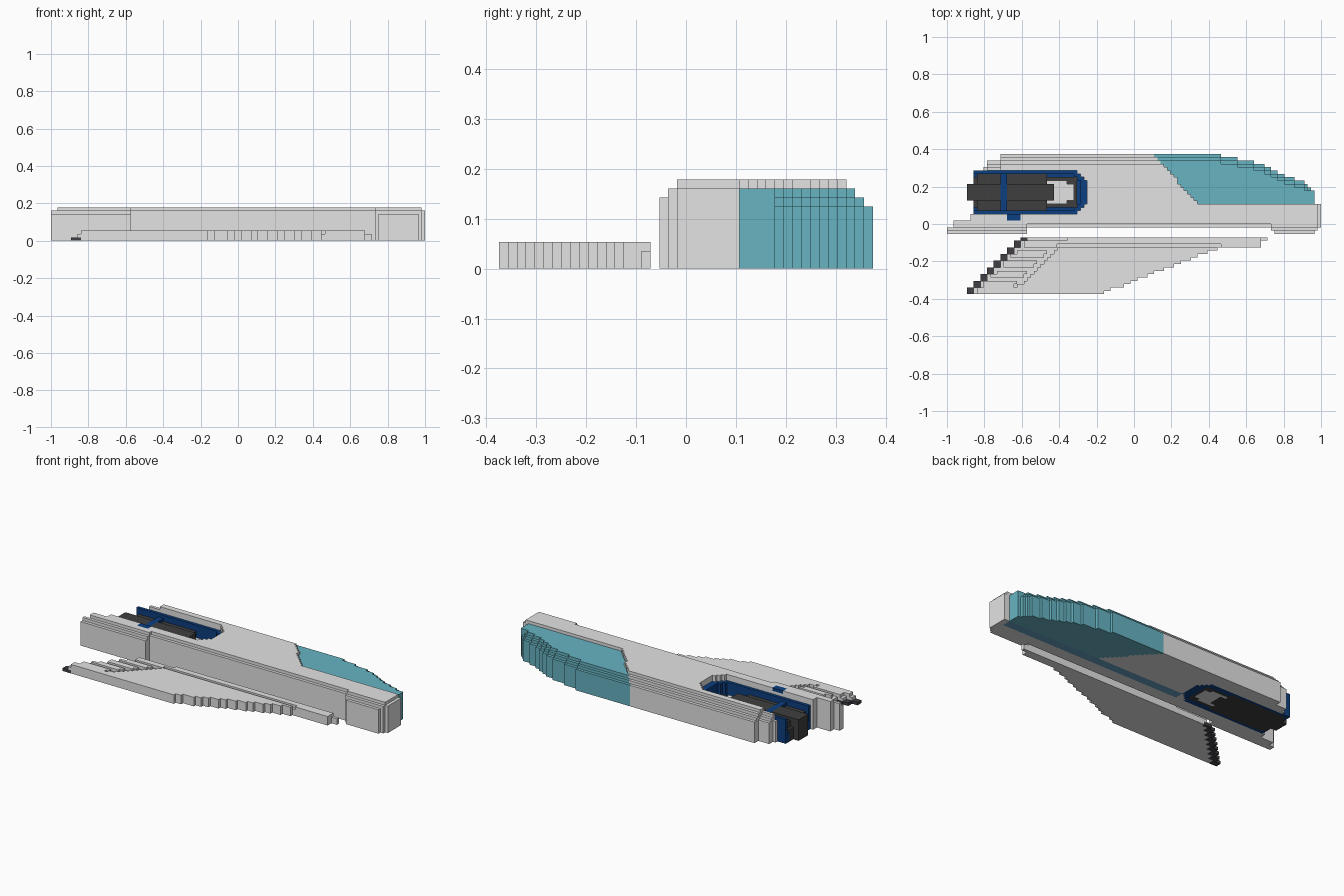
import bpy, bmesh

if "Cube" in bpy.data.objects:
    bpy.data.objects.remove(bpy.data.objects["Cube"])

V = 2 / 112                      # one grid step; the model is 112 x 42 x 10 steps
NX, NY, NZ = 112, 42, 10
cells = {}                       # (i, j, k) -> part name


def srgb(h):
    out = []
    for n in (0, 2, 4):
        c = int(h[n:n + 2], 16) / 255
        out.append(c / 12.92 if c < 0.04045 else ((c + 0.055) / 1.055) ** 2.4)
    return (*out, 1)


def material(name, h):
    m = bpy.data.materials.new(name)
    m.diffuse_color = srgb(h)
    m.use_nodes = True
    m.node_tree.nodes["Principled BSDF"].inputs["Base Color"].default_value = m.diffuse_color
    return m


def inside(poly, x, y):
    hit = False
    for (x1, y1), (x2, y2) in zip(poly, poly[1:] + poly[:1]):
        if (y1 > y) != (y2 > y) and x < x1 + (y - y1) * (x2 - x1) / (y2 - y1):
            hit = not hit
    return hit


def plan(poly):
    """Grid squares whose centre lies within an outline."""
    return {(i, j) for i in range(NX) for j in range(NY) if inside(poly, i + .5, j + .5)}


def rect(i0, i1, j0, j1):
    return {(i, j) for i in range(i0, i1) for j in range(j0, j1)}


def fill(part, squares, k0, k1):
    for i, j in squares:
        for k in range(k0, k1):
            if part:
                cells[i, j, k] = part
            else:
                cells.pop((i, j, k), None)


# Hull: stepped plan, upper layers stepping in along both long sides
hull = plan([(0, 18), (24, 18), (24, 20), (97, 20), (97, 19), (98, 19), (98, 18), (110, 18),
             (110, 19), (111, 19), (111, 20), (112, 20), (112, 27), (110, 27), (110, 31),
             (106, 34), (100, 36), (94, 39), (80, 42), (16, 42), (16, 40), (12, 40), (12, 38),
             (11, 38), (11, 36), (8, 36), (8, 24), (7, 24), (7, 22), (2, 22), (2, 20), (0, 20)])
for i, j in hull:
    canopy = j >= 27 and i + .5 > 62 + (41.5 - j) * 13 / 15
    for k in range(NZ):
        if j > 30 and (i, j + max(0, k - 6)) not in hull:
            continue
        if (k == 8 and j < 19) or (k == 9 and (i > 110 or canopy)):
            continue
        if k == 9 and j < (21 if 24 <= i < 97 else 20):
            continue
        cells[i, j, k] = "canopy" if canopy else "hull"

# Blue strip along the underside
fill("belly_strip", rect(42, 110, 24, 27), 0, 1)

# Engine bay: lined opening through the rear of the hull
bay = plan([(8, 24), (39, 24), (42, 27), (42, 34), (39, 37), (8, 37)])
bay_inner = plan([(8, 25), (38, 25), (40, 28), (40, 33), (38, 36), (8, 36)])
fill(None, bay, 0, NZ)
fill("engine_bay_lining", bay - bay_inner, 0, 8)
fill("engine_bay_lining", bay_inner, 0, 3)
fill("engine_bay_lining", rect(18, 22, 22, 24), 9, 10)

# Engine: intake block, body, spine, nozzle and cross strut
fill("engine", bay_inner & rect(8, 39, 26, 35), 0, 4)
fill("engine_intake", plan([(30, 27), (35, 27), (38, 28), (38, 33), (35, 34), (30, 34)]), 0, 5)
fill("engine", rect(9, 30, 25, 36), 0, 6)
fill("engine", rect(10, 32, 28, 33), 0, 7)
fill("engine", rect(6, 16, 28, 33), 0, 7)
fill("engine_bay_lining", rect(16, 18, 25, 36), 5, 7)

# Wing: swept plate, panel grooves, toothed trailing edge with dark tips
wing = plan([(0, 0), (47, 0), (47, 1), (52, 2), (56, 4), (82, 14), (94, 14), (94, 16),
             (96, 16), (96, 17), (0, 17)])
for i, j in wing:
    left = 6 + j // 2 * 2
    seam = 20 + (j - 2) * 13 / 12
    if i < left:
        continue
    cells[i, j, 0] = "wing_edge_tips" if i < left + 3 else "wing"
    if i >= left + 2:
        cells[i, j, 1] = "wing"
    groove = (j == 14 and 33 <= i < 82) or (2 <= j <= 14 and abs(i - seam) < 1)
    notch = j % 3 == 1 and j > 1 and i < seam
    if left + 3 <= i < 94 and not (groove or notch):
        cells[i, j, 2] = "wing"

# Colours
grey = material("light_grey", "e3e3e3")
navy = material("navy_blue", "0c3f80")
colours = {"hull": grey, "wing": grey, "engine_intake": grey,
           "canopy": material("teal", "67b4c2"), "engine_bay_lining": navy,
           "engine": material("charcoal", "3e3e3e"),
           "wing_edge_tips": material("dark_grey", "423f45"),
           "belly_strip": material("steel_blue", "66a0c4")}

# Skin every part with only its exposed faces, then merge flat areas
SIDES = {(1, 0, 0): ((1, 0, 0), (1, 1, 0), (1, 1, 1), (1, 0, 1)),
         (-1, 0, 0): ((0, 0, 0), (0, 0, 1), (0, 1, 1), (0, 1, 0)),
         (0, 1, 0): ((0, 1, 0), (0, 1, 1), (1, 1, 1), (1, 1, 0)),
         (0, -1, 0): ((0, 0, 0), (1, 0, 0), (1, 0, 1), (0, 0, 1)),
         (0, 0, 1): ((0, 0, 1), (1, 0, 1), (1, 1, 1), (0, 1, 1)),
         (0, 0, -1): ((0, 0, 0), (0, 1, 0), (1, 1, 0), (1, 0, 0))}
for part, mat in colours.items():
    bm = bmesh.new()
    verts = {}
    for (i, j, k), owner in cells.items():
        if owner != part:
            continue
        for (a, b, c), corners in SIDES.items():
            if (i + a, j + b, k + c) in cells:
                continue
            loop = []
            for x, y, z in corners:
                p = (i + x, j + y, k + z)
                if p not in verts:
                    verts[p] = bm.verts.new((p[0] * V - 1, (p[1] - NY / 2) * V, p[2] * V))
                loop.append(verts[p])
            bm.faces.new(loop)
    bmesh.ops.dissolve_limit(bm, angle_limit=0.01, verts=bm.verts[:], edges=bm.edges[:])
    mesh = bpy.data.meshes.new(part)
    bm.to_mesh(mesh)
    bm.free()
    mesh.materials.append(mat)
    bpy.context.collection.objects.link(bpy.data.objects.new(part, mesh))
